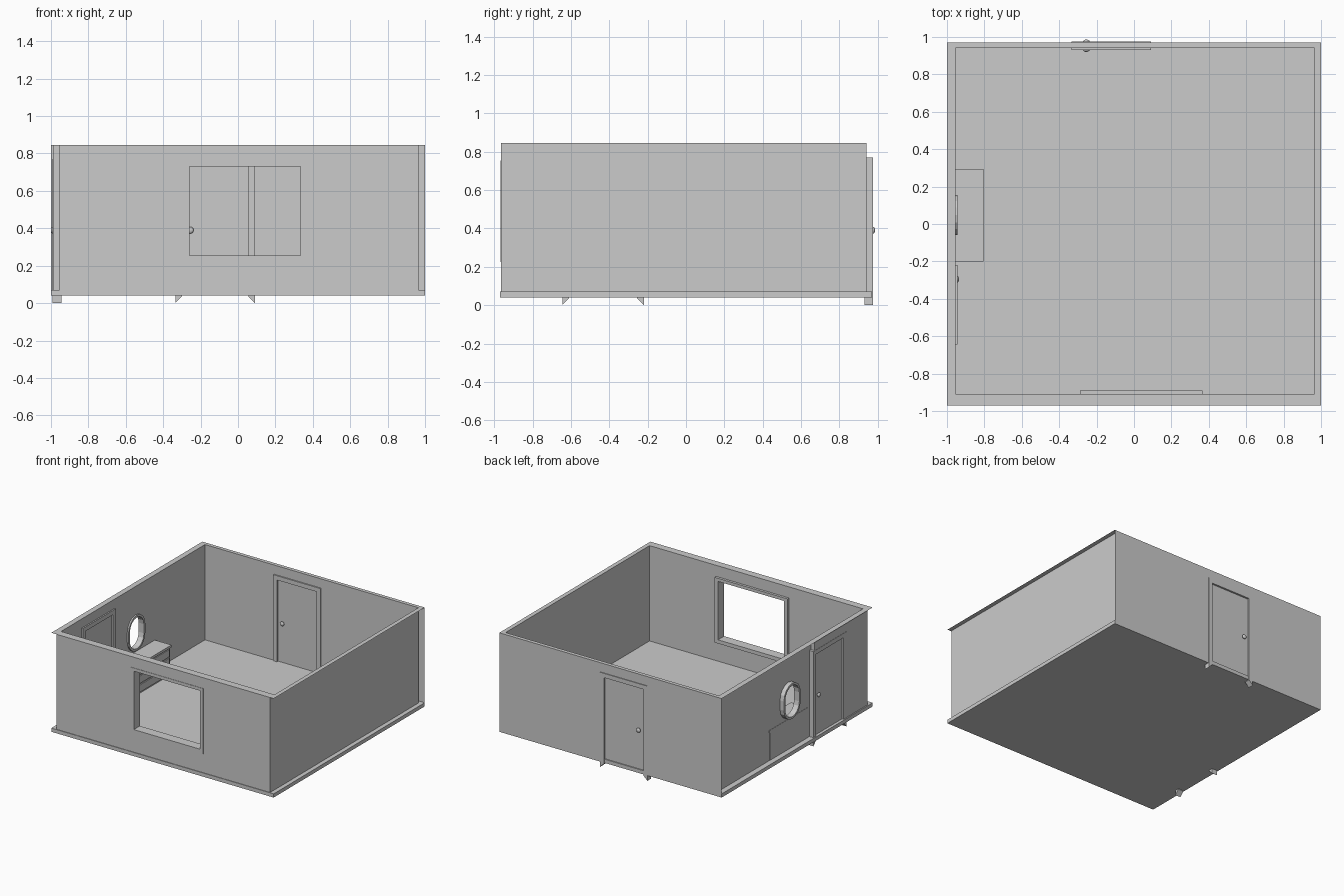
import bpy, math
from mathutils import Matrix

if "Cube" in bpy.data.objects:
    bpy.data.objects.remove(bpy.data.objects["Cube"])

ROT = {'x': Matrix(((0, 0, 1), (1, 0, 0), (0, 1, 0))),
       'y': Matrix(((1, 0, 0), (0, 0, -1), (0, 1, 0))),
       'z': Matrix.Identity(3)}


def sheet(name, axis, a, b, *loops):
    """Filled outline (first loop) with holes, spanning a..b along axis; a == b gives a single face."""
    cu = bpy.data.curves.new(name, 'CURVE')
    cu.dimensions, cu.fill_mode, cu.extrude = '2D', 'BOTH', abs(b - a) / 2
    for pts in loops:
        sp = cu.splines.new('POLY')
        sp.points.add(len(pts) - 1)
        for p, (u, v) in zip(sp.points, pts):
            p.co = (u, v, 0, 1)
        sp.use_cyclic_u = True
    tmp = bpy.data.objects.new(name, cu)
    bpy.context.collection.objects.link(tmp)
    bpy.context.view_layer.update()
    me = bpy.data.meshes.new_from_object(tmp.evaluated_get(bpy.context.evaluated_depsgraph_get()))
    bpy.data.objects.remove(tmp)
    m = ROT[axis].to_4x4()
    m.translation['xyz'.index(axis)] = (a + b) / 2
    me.transform(m)
    for p in me.polygons:
        p.use_smooth = False
    ob = bpy.data.objects.new(name, me)
    bpy.context.collection.objects.link(ob)
    return ob


def rect(u0, u1, v0, v1):
    return [(u0, v0), (u1, v0), (u1, v1), (u0, v1)]


def notched(u0, u1, v0, v1, n0, n1, top):
    """Wall outline with a doorway cut up from the floor."""
    return [(u0, v0), (n0, v0), (n0, top), (n1, top), (n1, v0), (u1, v0), (u1, v1), (u0, v1)]


def stadium(c, z, w, h, n=8):
    r, d = w / 2, (h - w) / 2
    pts = []
    for i in range(2 * n + 2):
        up = i <= n
        t = math.pi * (i if up else i - 1) / n
        pts.append((c + r * math.cos(t), z + (d if up else -d) + r * math.sin(t)))
    return pts


def box(name, x0, x1, y0, y1, z0, z1):
    return sheet(name, 'z', z0, z1, rect(x0, x1, y0, y1))


def door(name, axis, u0, u1, d0, d1, knob_u):
    w, top, mid = .035, .77, (d0 + d1) / 2
    # frame with mitred feet
    sheet(name + '_frame', axis, d0, d1,
          [(u0, 0), (u0 + w, w), (u0 + w, top - w), (u1 - w, top - w), (u1 - w, w), (u1, 0), (u1, top), (u0, top)])
    sheet(name + '_panel', axis, mid - .008, mid + .008, rect(u0 + w, u1 - w, .045, top - w))
    # knob on both faces
    for s in (-1, 1):
        for kind, off in (('knob', .022), ('knob_neck', .012)):
            d = mid + s * off
            loc = (d, knob_u, .39) if axis == 'x' else (knob_u, d, .39)
            if kind == 'knob':
                bpy.ops.mesh.primitive_uv_sphere_add(segments=16, ring_count=10, radius=.018, location=loc)
                bpy.context.object.scale['xyz'.index(axis)] = .6
                bpy.ops.object.shade_smooth()
            else:
                rot = (0, math.pi / 2, 0) if axis == 'x' else (math.pi / 2, 0, 0)
                bpy.ops.mesh.primitive_cylinder_add(vertices=12, radius=.008, depth=.012, location=loc, rotation=rot)
            bpy.context.object.name = name + '_' + kind


X0, X1, Y0, Y1, F, T = -.955, .965, -.91, .94, .07, .845

# floor and wall rim
box('floor_slab', -1, 1, -.97, .97, .04, F)
sheet('wall_rim', 'z', T, T, rect(-1, 1, -.97, .97), rect(X0, X1, Y0, Y1))

# walls: solid front, hollow others
sheet('front_wall', 'y', -.965, Y0, rect(X0, X1, F, T), rect(-.27, .345, .245, .735))
sheet('right_wall', 'x', X1, X1, rect(Y0, Y1, F, T))
for nm, y, e0, e1 in (('back_wall_inner', Y1, X0, X1), ('back_wall_outer', .97, -1, 1)):
    sheet(nm, 'y', y, y, notched(e0, e1, F, T, -.315, .07, .75))
port = (.048, .47)
sheet('left_wall_inner', 'x', X0, X0, notched(Y0, Y1, F, T, -.625, -.24, .75), stadium(*port, .195, .27))
sheet('left_wall_outer', 'x', -.99, -.99,
      [(-.92, F), (-.625, F), (-.625, .75), (-.24, .75), (-.24, T), (-.92, T)])
for y in (-.24, -.92):
    sheet('left_wall_return', 'y', y, y, rect(-.99, X0, F, T))

# window frames
sheet('front_window_frame', 'y', -.968, -.89, rect(-.29, .365, .225, .755), rect(-.26, .335, .255, .73))
sheet('rounded_window_frame', 'x', -.99, -.943, stadium(*port, .215, .29), stadium(*port, .18, .255))

# doors
door('back_door', 'y', -.335, .09, .93, .976, -.255)
door('left_door', 'x', -.645, -.22, -.992, -.944, -.295)

# dresser with drawers
box('dresser_body', -.957, -.815, -.195, .29, F, .295)
box('dresser_top', -.957, -.805, -.2, .295, .295, .315)
for i in range(3):
    z = F + .012 + i * .072
    box('drawer_front', -.82, -.808, -.18, .275, z, z + .06)
